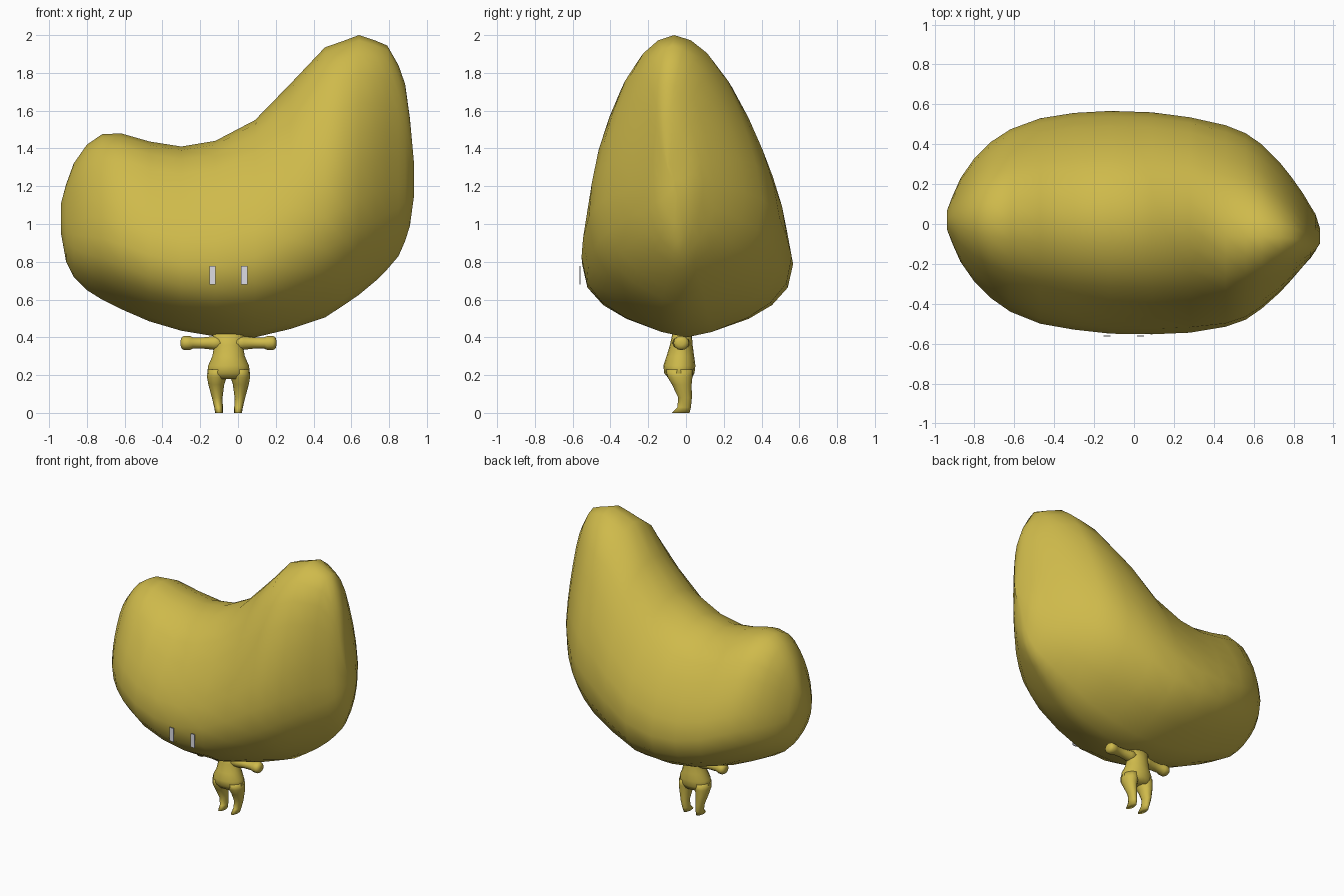
import bpy, bmesh, math
from mathutils import Vector

if "Cube" in bpy.data.objects:
    bpy.data.objects.remove(bpy.data.objects["Cube"])


def material(name, rgb):
    m = bpy.data.materials.new(name)
    m.diffuse_color = (*rgb, 1)
    m.use_nodes = True
    m.node_tree.nodes["Principled BSDF"].inputs["Base Color"].default_value = m.diffuse_color
    return m


YELLOW = material("mustard yellow", (0.62, 0.49, 0.07))
WHITE = material("pale grey", (0.72, 0.72, 0.78))


def loft(name, rings, mat):
    """Skin a list of equal-length closed rings, with capped ends."""
    bm = bmesh.new()
    vs = [[bm.verts.new(p) for p in r] for r in rings]
    n = len(vs[0])
    for a, b in zip(vs, vs[1:]):
        for i in range(n):
            j = (i + 1) % n
            bm.faces.new((a[i], a[j], b[j], b[i]))
    for r in (vs[0], vs[-1]):  # fan caps
        c = bm.verts.new(sum((v.co for v in r), Vector()) / n)
        for i in range(n):
            bm.faces.new((r[i], r[(i + 1) % n], c))
    bmesh.ops.recalc_face_normals(bm, faces=bm.faces)
    me = bpy.data.meshes.new(name)
    bm.to_mesh(me)
    bm.free()
    me.materials.append(mat)
    for p in me.polygons:
        p.use_smooth = True
    ob = bpy.data.objects.new(name, me)
    bpy.context.collection.objects.link(ob)
    return ob


def oval(c, u, v, n=12):
    c, u, v = Vector(c), Vector(u), Vector(v)
    return [c + u * math.cos(2 * math.pi * i / n) + v * math.sin(2 * math.pi * i / n)
            for i in range(n)]


# Head: teardrop sections along x -> (x, bottom, top, front, back)
stations = [
    (-.937, .95, 1.11, -.03, .07), (-.91, .80, 1.21, -.10, .14),
    (-.87, .72, 1.32, -.19, .23), (-.80, .65, 1.42, -.29, .33),
    (-.72, .60, 1.475, -.37, .41), (-.62, .55, 1.48, -.44, .475),
    (-.47, .485, 1.437, -.50, .53), (-.30, .435, 1.41, -.53, .557),
    (-.12, .405, 1.44, -.55, .567), (.09, .40, 1.55, -.553, .56),
    (.28, .445, 1.745, -.545, .535), (.46, .505, 1.935, -.515, .495),
    (.56, .57, 1.97, -.48, .455), (.64, .625, 2.0, -.425, .40),
    (.73, .70, 1.97, -.345, .31), (.79, .76, 1.945, -.28, .235),
    (.85, .83, 1.84, -.21, .15), (.885, .91, 1.74, -.17, .09),
    (.91, .99, 1.56, -.13, .05), (.932, 1.15, 1.32, -.07, -.02)]
# Teardrop outline: height fraction, width fraction
outline = [(.025, .24), (.09, .58), (.16, .80), (.25, .95), (.37, 1), (.50, .95),
           (.62, .86), (.74, .73), (.85, .58), (.93, .41), (.98, .21)]


def section(x, zb, zt, yf, yb):
    mid, half, lean = (yf + yb) / 2, (yb - yf) / 2, -.05 if x > .3 else 0
    pt = lambda t, w: (x, mid + half * w + lean * max(0, t - .4) / .6, zb + (zt - zb) * t)
    return ([pt(0, 0)] + [pt(t, w) for t, w in outline] + [pt(1, 0)]
            + [pt(t, -w) for t, w in reversed(outline)])


loft("head", [section(*s) for s in stations], YELLOW)

# Body centre line
CX = -.05

# Torso: (z, y centre, x radius, y radius)
torso = [(.43, -.02, .085, .05), (.36, -.025, .075, .06), (.30, -.03, .086, .073),
         (.25, -.035, .108, .085), (.21, -.035, .113, .08), (.18, -.03, .09, .06)]
loft("torso", [oval((CX, y, z), (rx, 0, 0), (0, ry, 0), 16) for z, y, rx, ry in torso], YELLOW)

# Legs: (z, x offset, y centre, x radius, y radius)
leg = [(.23, .058, -.035, .052, .07), (.19, .062, -.032, .052, .066),
       (.15, .065, -.022, .042, .052), (.08, .06, -.005, .028, .036),
       (.03, .053, -.01, .023, .036), (0, .05, -.028, .021, .047)]
# Arms: (x offset, radius), ending in a rounded hand
arm = [(.03, .045), (.08, .036), (.13, .030), (.19, .030), (.205, .037),
       (.235, .038), (.249, .029), (.254, .012)]
# Mirrored limbs and eyes
for side, label in ((-1, "right"), (1, "left")):
    loft(label + "_leg", [oval((CX + side * dx, y, z), (rx, 0, 0), (0, ry, 0))
                          for z, dx, y, rx, ry in leg], YELLOW)
    loft(label + "_arm", [oval((CX + side * dx, -.025, .37), (0, r * 1.1, 0), (0, 0, r))
                          for dx, r in arm], YELLOW)
    bpy.ops.mesh.primitive_cube_add(size=1, location=(CX - .001 + side * .084, -.561, .728))
    eye = bpy.context.object
    eye.name = label + "_eye"
    eye.scale = (.034, .006, .097)
    eye.data.materials.append(WHITE)
